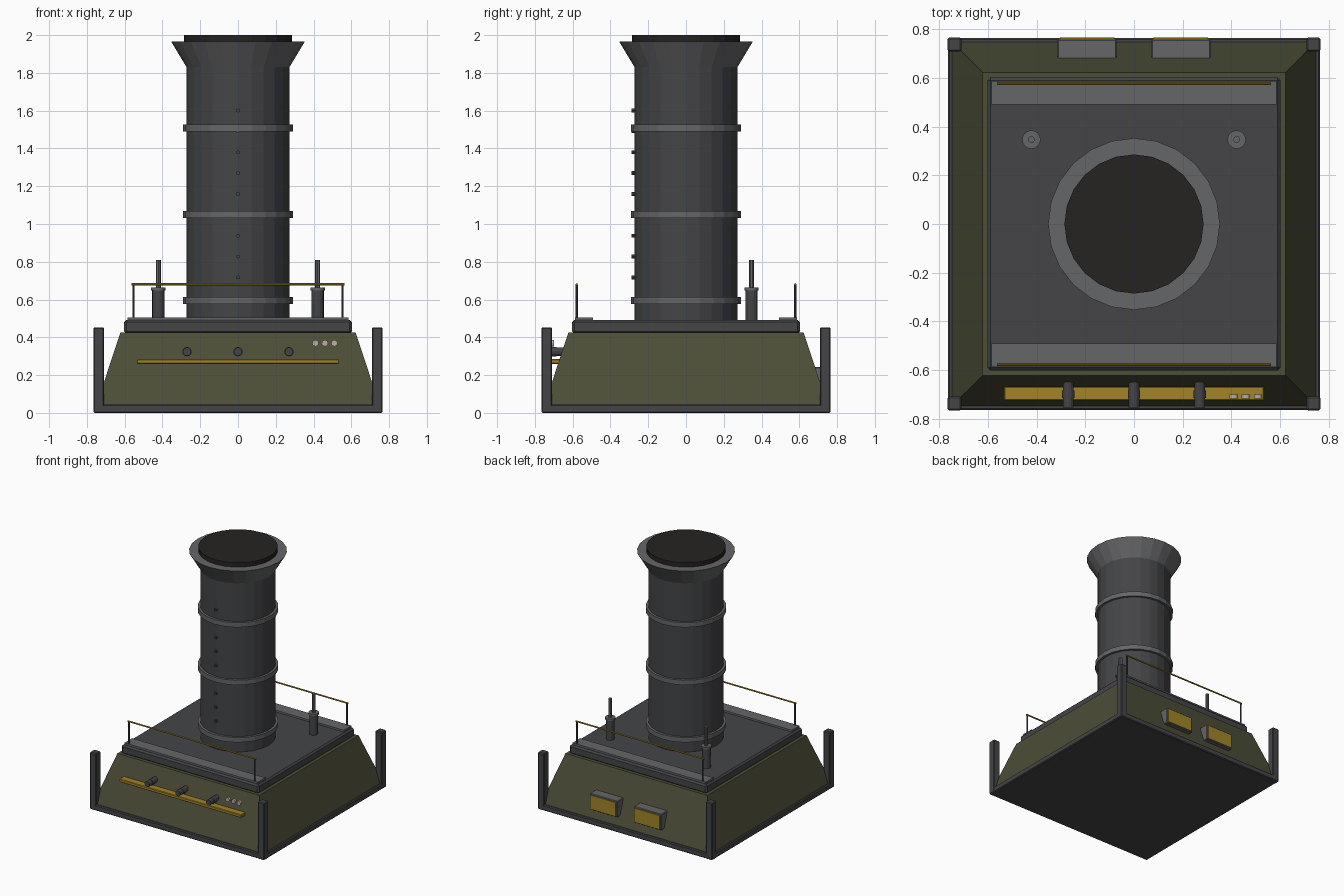
import bpy, bmesh
from math import radians
from mathutils import Matrix, Vector

if "Cube" in bpy.data.objects:
    bpy.data.objects.remove(bpy.data.objects["Cube"])


def material(name, r, g, b):
    m = bpy.data.materials.new(name)
    m.diffuse_color = (r, g, b, 1)
    m.use_nodes = True
    m.node_tree.nodes["Principled BSDF"].inputs["Base Color"].default_value = m.diffuse_color
    return m


OLIVE = material("olive_paint", .072, .076, .038)
DARK = material("dark_metal", .058, .059, .064)
STEEL = material("light_steel", .13, .132, .138)
YELLOW = material("warning_yellow", .36, .23, .02)
BLACK = material("soot_black", .019, .017, .015)
LAMP = material("lamp_glass", .5, .43, .36)


def finish(name, bm, mat, bevel=0):
    bmesh.ops.recalc_face_normals(bm, faces=bm.faces)
    me = bpy.data.meshes.new(name)
    bm.to_mesh(me)
    bm.free()
    me.materials.append(mat)
    ob = bpy.data.objects.new(name, me)
    bpy.context.collection.objects.link(ob)
    if bevel:
        b = ob.modifiers.new("bevel", "BEVEL")
        b.width, b.segments = bevel, 1
    return ob


def box(name, lo, hi, mat, bevel=0, taper=1):
    """Box between two corners; taper scales the top face in x and y."""
    lo, hi = Vector(lo), Vector(hi)
    bm = bmesh.new()
    bmesh.ops.create_cube(bm, size=1)
    for v in bm.verts:
        if v.co.z > 0:
            v.co.x *= taper
            v.co.y *= taper
        v.co = (lo + hi) / 2 + v.co * (hi - lo)
    return finish(name, bm, mat, bevel)


def rod(name, start, axis, length, r, mat, sides=12, r2=None):
    """Cylinder or cone from a start point along the x, y or z axis."""
    bm = bmesh.new()
    turn = {"x": Matrix.Rotation(radians(90), 4, "Y"),
            "y": Matrix.Rotation(radians(-90), 4, "X"),
            "z": Matrix.Identity(4)}[axis]
    m = Matrix.Translation(start) @ turn @ Matrix.Translation((0, 0, length / 2))
    bmesh.ops.create_cone(bm, cap_ends=True, segments=sides, radius1=r,
                          radius2=r if r2 is None else r2, depth=length, matrix=m)
    return finish(name, bm, mat)


# Base plate, sloped hull and deck slab
box("base_plate", (-.765, -.765, 0), (.765, .765, .045), DARK, .006)
box("hull", (-.75, -.75, .04), (.75, .75, .425), OLIVE, taper=.623 / .75)
box("deck", (-.603, -.603, .42), (.603, .603, .492), DARK, .012)

# Corner posts
for sx in (-1, 1):
    for sy in (-1, 1):
        x, y = sx * .7375, sy * .7375
        box("corner_post", (x - .0285, y - .0285, 0), (x + .0285, y + .0285, .453), DARK, .006)

# Walkways with railings, front and back
for s in (-1, 1):
    y = s * .54
    box("walkway", (-.585, y - .048, .488), (.585, y + .048, .506), STEEL)
    for sx in (-1, 1):
        rod("railing_post", (sx * .553, s * .578, .5), "z", .18, .006, DARK, 8)
    rod("railing_bar", (-.563, s * .578, .681), "x", 1.126, .006, YELLOW, 8)

# Stack with bands, flared mouth and dark opening
rod("stack", (0, 0, .485), "z", 1.36, .272, DARK, 24)
for z in (.595, 1.05, 1.508):
    rod("stack_band", (0, 0, z - .019), "z", .038, .29, STEEL, 24)
rod("stack_flare", (0, 0, 1.83), "z", .135, .272, STEEL, 24, .353)
rod("stack_mouth", (0, 0, 1.955), "z", .045, .286, BLACK, 24)

# Row of rivets down the front of the stack
for i in range(9):
    rod("rivet", (0, -.288, .717 + i * .1105), "y", .03, .01, DARK, 8)

# Small exhaust pipes on the deck
for sx in (-1, 1):
    x, y = sx * .422, .347
    rod("exhaust_body", (x, y, .488), "z", .165, .032, DARK, 16)
    rod("exhaust_collar", (x, y, .648), "z", .015, .038, STEEL, 16)
    rod("exhaust_pipe", (x, y, .66), "z", .15, .014, STEEL, 10)

# Front handrail, pegs and indicator lamps
box("front_bar", (-.535, -.725, .26), (.535, -.668, .285), YELLOW, .004)
for x in (-.27, 0, .27):
    rod("front_peg", (x, -.755, .324), "y", .115, .022, DARK, 12)
    rod("peg_collar", (x, -.715, .324), "y", .03, .025, DARK, 12)
for x in (.41, .46, .51):
    rod("indicator_lamp", (x, -.718, .369), "y", .018, .017, LAMP, 12)

# Rear vent boxes with yellow panels
for sx in (-1, 1):
    x = sx * .193
    box("rear_vent_box", (x - .122, .66, .115), (x + .122, .76, .243), STEEL, .005)
    box("rear_vent_panel", (x - .112, .75, .122), (x + .112, .766, .234), YELLOW)
